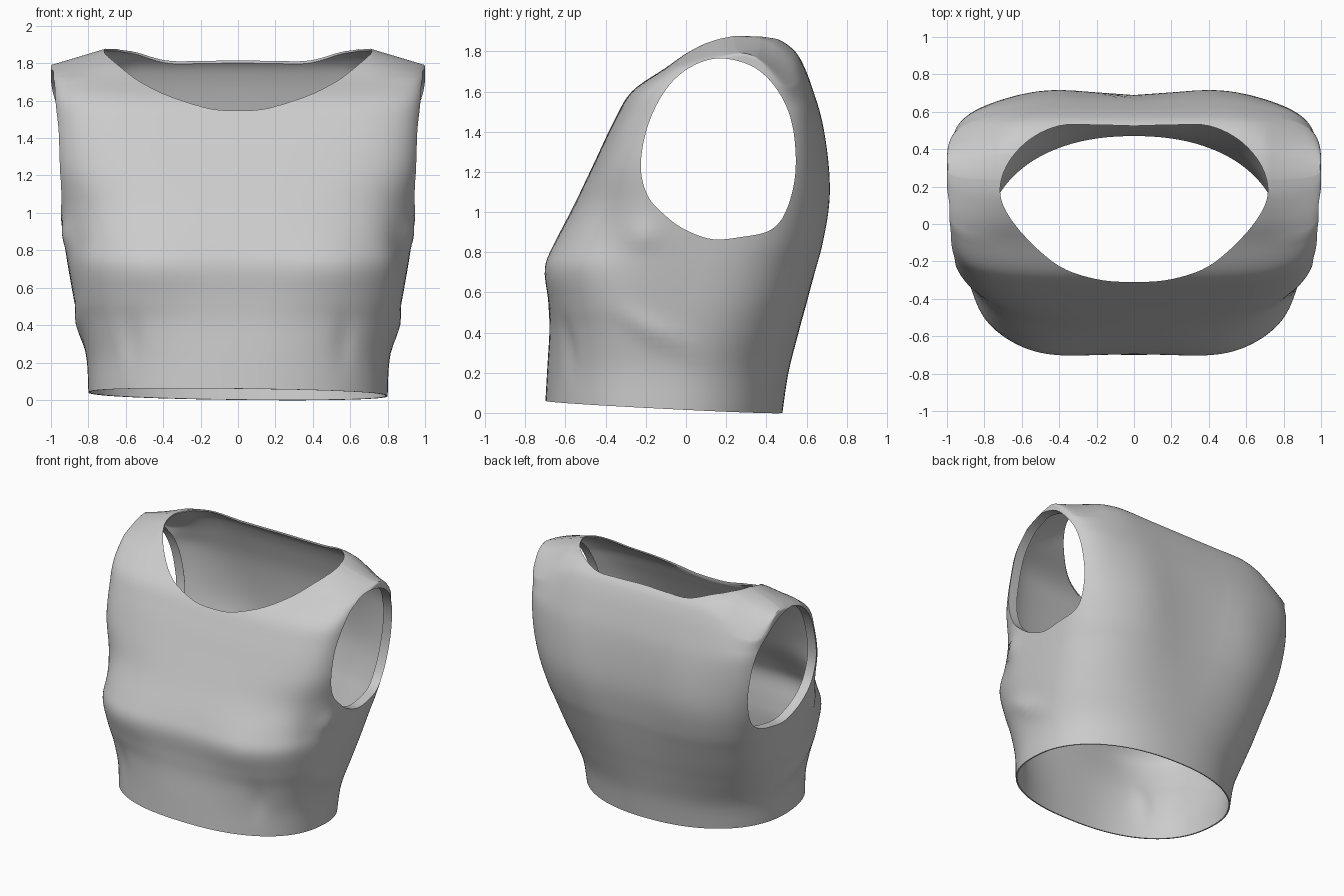
import bpy, bmesh, math
from mathutils import Vector
from mathutils.bvhtree import BVHTree

if "Cube" in bpy.data.objects:
    bpy.data.objects.remove(bpy.data.objects["Cube"])

SIDES = 128


def spline(points, steps, closed=False):
    """Smooth curve through the given points."""
    n = len(points)
    pick = (lambda i: points[i % n]) if closed else (lambda i: points[max(0, min(n - 1, i))])
    out = []
    for i in range(n if closed else n - 1):
        p = [pick(i + k) for k in (-1, 0, 1, 2)]
        for s in range(steps):
            t = s / steps
            out.append([0.5 * (2 * b + (c - a) * t + (2 * a - 5 * b + 4 * c - d) * t * t
                               + (3 * b - a - 3 * c + d) * t ** 3) for a, b, c, d in zip(*p)])
    if not closed:
        out.append(list(points[-1]))
    return out


def ramp(v, start, end):
    """Smooth step from 0 at start to 1 at end."""
    t = max(0.0, min(1.0, (v - start) / (end - start)))
    return t * t * (3 - 2 * t)


def bump(u, v, ru, rv):
    return math.exp(-(u / ru) ** 2 - (v / rv) ** 2)


def make_object(name, bm):
    bmesh.ops.recalc_face_normals(bm, faces=bm.faces)
    mesh = bpy.data.meshes.new(name)
    bm.to_mesh(mesh)
    bm.free()
    obj = bpy.data.objects.new(name, mesh)
    bpy.context.collection.objects.link(obj)
    return obj


def bridge(bm, low, high):
    """Quads between two closed loops."""
    for j in range(len(low)):
        k = (j + 1) % len(low)
        bm.faces.new((low[j], low[k], high[k], high[j]))


def prism(name, outline, place, low, high):
    """Cutter: a closed outline extruded between two depths."""
    bm = bmesh.new()
    a = [bm.verts.new(place(u, v, low)) for u, v in outline]
    b = [bm.verts.new(place(u, v, high)) for u, v in outline]
    bm.faces.new(a)
    bm.faces.new(b)
    bridge(bm, a, b)
    obj = make_object(name, bm)
    obj.hide_render = True
    return obj


def garment_point(angle, row):
    """Point on one horizontal section, with soft cloth shaping."""
    z, w, front, back, nf, nb = row
    c, s = math.cos(angle), math.sin(angle)
    n = nf if s < 0 else nb
    mid = (front + back) / 2
    x = w * math.copysign(abs(c) ** (2 / n), c)
    y = mid + (back - front) / 2 * math.copysign(abs(s) ** (2 / n), s)
    ax, side = abs(x), math.copysign(1, x)
    if s < 0:
        # bust fullness and the pinched darts under it
        y -= 0.028 * bump(ax - 0.52, z - 0.72, 0.26, 0.2) * -s
        y += 0.02 * bump(ax - 0.57, z - 0.3, 0.05, 0.14) * -s
    else:
        # shoulder blades
        y += 0.035 * bump(ax - 0.45, z - 1.12, 0.3, 0.45) * s
    if ax > 0.6:
        # diagonal waist fold, pucker below the armhole, hollow beside the bust
        along, across = (y + 0.15) - (z - 0.4), (y + 0.15) * 0.6 + (z - 0.4)
        x += side * 0.02 * bump(along, across, 0.25, 0.07)
        x += side * 0.02 * bump(y + 0.22, z - 0.88, 0.08, 0.07)
        x -= side * 0.025 * bump(y + 0.38, z - 0.88, 0.12, 0.2)
    # sloping shoulders that roll down to the back, and a tilted hem
    drop = 0.09 * max(0, ax - 0.7) / 0.3 * max(0, min(1, (z - 1.72) / 0.16))
    drop += 0.13 * ramp(ax, 0.52, 1.0) * ramp(y, 0.28, 0.56) * ramp(z, 1.45, 1.8)
    tilt = (0.06 * (0.48 - y) / 1.18 - 0.012 * x) * max(0, 1 - z / 0.5)
    return x, y, z - drop + tilt


# Sections: height, half width, front, back, front and back squareness
sections = [
    (0.0, 0.80, -0.70, 0.48, 2.35, 2.2),
    (0.2, 0.81, -0.69, 0.51, 2.45, 2.3),
    (0.4, 0.85, -0.68, 0.56, 2.7, 2.6),
    (0.55, 0.88, -0.685, 0.60, 3.0, 2.9),
    (0.72, 0.91, -0.695, 0.64, 3.2, 3.3),
    (0.85, 0.93, -0.65, 0.665, 3.1, 3.7),
    (1.05, 0.96, -0.55, 0.685, 3.2, 4.2),
    (1.25, 0.985, -0.455, 0.68, 4.0, 4.6),
    (1.45, 0.99, -0.36, 0.66, 4.7, 5),
    (1.6, 0.995, -0.27, 0.625, 5.2, 5),
    (1.72, 1.0, -0.1, 0.585, 6, 5),
    (1.8, 1.0, 0.015, 0.54, 6, 5),
    (1.86, 1.0, 0.14, 0.46, 5, 5),
    (1.88, 0.995, 0.24, 0.37, 5, 5),
]

# Garment body
bm = bmesh.new()
rings = [[bm.verts.new(garment_point(math.tau * j / SIDES, row)) for j in range(SIDES)]
         for row in spline(sections, 5)]
for low, high in zip(rings, rings[1:]):
    bridge(bm, low, high)
top = rings[-1]
for j in range(SIDES // 2):
    corners = [top[j], top[j + 1], top[SIDES - j - 1], top[-j]]
    bm.faces.new(list(dict.fromkeys(corners)))
surface = BVHTree.FromBMesh(bm)
garment = make_object("sleeveless_crop_top", bm)

# Neck and arm openings
neck_half = [(0, -0.31), (0.2, -0.295), (0.4, -0.225), (0.58, -0.07), (0.69, 0.08),
             (0.715, 0.2), (0.67, 0.33), (0.56, 0.45), (0.4, 0.525), (0.2, 0.53), (0, 0.525)]
neck = neck_half + [(-x, y) for x, y in neck_half[-2:0:-1]]
arm = spline([(0.0, 0.91), (0.13, 0.865), (0.27, 0.875), (0.42, 0.91), (0.5, 1.01),
              (0.545, 1.2), (0.53, 1.43), (0.46, 1.6), (0.34, 1.72), (0.17, 1.765),
              (0.02, 1.72), (-0.1, 1.61), (-0.19, 1.43), (-0.225, 1.23), (-0.19, 1.08),
              (-0.1, 0.98)], 6, True)
cutters = [prism("neck_cutter", spline(neck, 5, True), lambda u, v, d: (u, v, d), 1.2, 2.2)]
facings = []
for label, side in (("left", 1), ("right", -1)):
    cutters.append(prism(label + "_arm_cutter", arm,
                         lambda u, v, d, s=side: (s * d, u, v), 0.6, 1.3))
    # Facing turned inward around the armhole
    bm = bmesh.new()
    outer, inner = [], []
    for y, z in arm:
        hit = surface.ray_cast(Vector((side * 1.5, y, z)), Vector((-side, 0, 0)))[0]
        edge = abs(hit.x) - 0.004
        outer.append(bm.verts.new((side * edge, y, z)))
        inner.append(bm.verts.new((side * (edge - 0.07), y, z)))
    bridge(bm, outer, inner)
    facings.append(make_object(label + "_armhole_facing", bm))

# Thin cloth, then cut the openings
bpy.context.view_layer.objects.active = garment
garment.select_set(True)
cloth = garment.modifiers.new("cloth", "SOLIDIFY")
cloth.thickness = 0.01
cloth.offset = -1
bpy.ops.object.modifier_apply(modifier="cloth")
for cutter in cutters:
    cut = garment.modifiers.new("opening", "BOOLEAN")
    cut.operation = "DIFFERENCE"
    cut.solver = "EXACT"
    cut.object = cutter
    bpy.ops.object.modifier_apply(modifier="opening")
    bpy.data.objects.remove(cutter)

# Plain grey cloth
grey = bpy.data.materials.new("light_grey_cloth")
grey.use_nodes = True
colour = (0.6, 0.6, 0.6, 1)
grey.diffuse_color = colour
grey.node_tree.nodes["Principled BSDF"].inputs["Base Color"].default_value = colour
for part in [garment] + facings:
    part.data.materials.clear()
    part.data.materials.append(grey)
    part.select_set(True)
bpy.ops.object.shade_smooth_by_angle(angle=math.radians(40))
